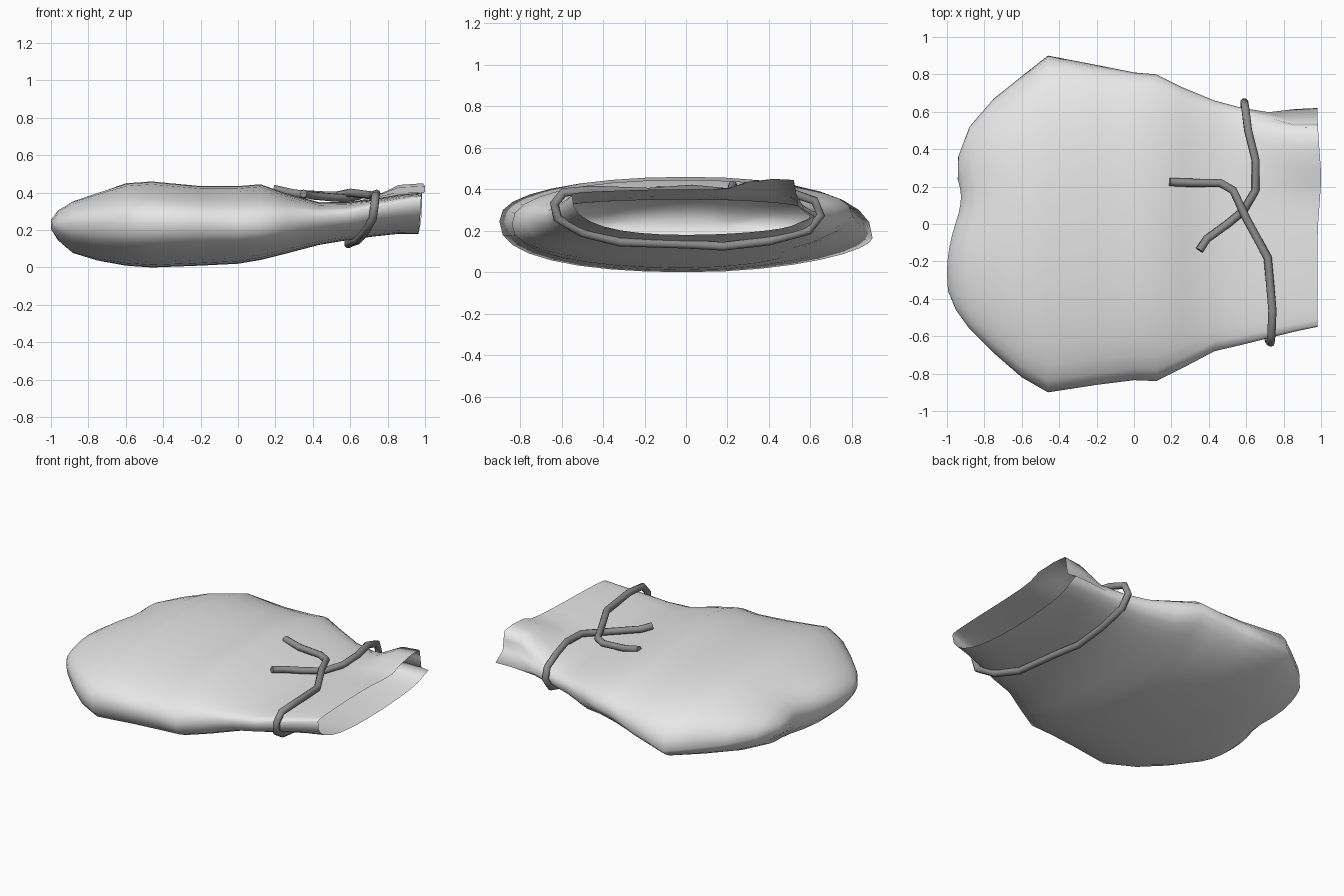
import bpy, bmesh, math

def material(name, c):
    m = bpy.data.materials.new(name)
    m.diffuse_color = (c, c, c, 1)
    return m

cloth = material("pale cloth", 0.8)
cord = material("dark cord", 0.27)

# Sack sections: x, y low, y high, z bottom, z top, side z at low y, side z at high y
SECTIONS = [
    (-0.985, -0.36, 0.24, 0.20, 0.26, 0.23, 0.23),
    (-0.95, -0.46, 0.36, 0.14, 0.31, 0.23, 0.23),
    (-0.88, -0.56, 0.52, 0.075, 0.355, 0.24, 0.22),
    (-0.75, -0.69, 0.67, 0.035, 0.40, 0.24, 0.20),
    (-0.60, -0.82, 0.79, 0.01, 0.45, 0.24, 0.18),
    (-0.46, -0.90, 0.90, 0.00, 0.46, 0.245, 0.165),
    (-0.20, -0.86, 0.85, 0.01, 0.435, 0.24, 0.21),
    (0.00, -0.835, 0.81, 0.02, 0.435, 0.23, 0.26),
    (0.12, -0.84, 0.80, 0.04, 0.445, 0.23, 0.28),
    (0.26, -0.77, 0.73, 0.075, 0.395, 0.25, 0.27),
    (0.43, -0.68, 0.66, 0.12, 0.35, 0.27, 0.265),
    (0.58, -0.645, 0.62, 0.145, 0.35, 0.285, 0.265),
    (0.72, -0.61, 0.59, 0.165, 0.365, 0.32, 0.27),
    (0.86, -0.575, 0.565, 0.18, 0.39, 0.345, 0.26),
    (0.98, -0.55, 0.55, 0.18, 0.40, 0.37, 0.26),
]
# Folded corner of the mouth (y, z), first points of the last rings
FOLD = [(0.62, 0.27), (0.54, 0.32), (0.53, 0.39), (0.52, 0.445), (0.42, 0.45), (0.29, 0.435), (0.21, 0.405)]
N = 32

def ring(x, y0, y1, zb, zt, s0, s1):
    pts = []
    fold = max(0, min(1, (x - 0.62) / 0.3))
    fold = fold * fold * (3 - 2 * fold)
    for i in range(N):
        a = 2 * math.pi * i / N
        c, s = math.cos(a), math.sin(a)
        v = math.copysign(abs(c) ** 0.95, c)
        y = (y0 + y1) / 2 + (y1 - y0) / 2 * v
        side = s0 + (s1 - s0) * (v + 1) / 2
        # flat neck, full belly, underside rising towards the back
        if s > 0:
            power = 0.83 if x < 0.2 else 0.65
        else:
            power = (1.2 if c > 0 else 0.8) if x < 0.2 else 0.75
        z = side + ((zt if s > 0 else zb) - side) * abs(s) ** power
        if i < len(FOLD):
            y += (FOLD[i][0] - y) * fold
            z += (FOLD[i][1] - z) * fold
        # dent in the closed end
        back = max(0, min(1, (-0.6 - x) / 0.38))
        dx = 0.06 * back * math.exp(-((y - 0.14) / 0.17) ** 2) - 0.015 * back * math.exp(-((y + 0.25) / 0.15) ** 2)
        # uneven lip
        if x > 0.95:
            dx = 0.02 * math.exp(-((y - 0.25) / 0.2) ** 2) if s > 0 else -0.015 * abs(s)
        pts.append((x + dx, y, z))
    return pts

bm = bmesh.new()
rings = [[bm.verts.new(p) for p in ring(*s)] for s in SECTIONS]
for a, b in zip(rings, rings[1:]):
    for i in range(N):
        j = (i + 1) % N
        bm.faces.new((a[i], a[j], b[j], b[i]))
# closed end, strips between upper and lower edge
for i in range(N // 2):
    q = [rings[0][i], rings[0][(N - i) % N], rings[0][N - i - 1], rings[0][i + 1]]
    bm.faces.new(list(dict.fromkeys(q)))
bmesh.ops.recalc_face_normals(bm, faces=bm.faces)
# make sure the open sack faces outwards
top = max(bm.faces, key=lambda f: f.calc_center_median().z if f.calc_center_median().x < 0 else -1)
if top.normal.z < 0:
    bmesh.ops.reverse_faces(bm, faces=bm.faces)
me = bpy.data.meshes.new("sack")
bm.to_mesh(me)
bm.free()
me.materials.append(cloth)
me.shade_smooth()
bpy.context.collection.objects.link(bpy.data.objects.new("sack", me))

# Drawstring: one strand from loose end, around the neck, to the other loose end
PATH = [
    (0.19, 0.225, 0.42), (0.30, 0.22, 0.395), (0.46, 0.22, 0.385), (0.53, 0.18, 0.385),
    (0.60, 0.03, 0.40), (0.715, -0.18, 0.385), (0.74, -0.46, 0.395), (0.735, -0.59, 0.385),
    (0.73, -0.635, 0.33), (0.72, -0.62, 0.26), (0.68, -0.50, 0.19), (0.64, -0.32, 0.145),
    (0.61, 0.0, 0.135), (0.59, 0.18, 0.125), (0.59, 0.40, 0.15), (0.59, 0.59, 0.20),
    (0.59, 0.65, 0.275), (0.595, 0.62, 0.345), (0.61, 0.50, 0.385), (0.65, 0.34, 0.39),
    (0.65, 0.18, 0.385), (0.585, 0.07, 0.37), (0.50, 0.0, 0.375), (0.39, -0.08, 0.385),
    (0.35, -0.14, 0.395),
]
cu = bpy.data.curves.new("drawstring", 'CURVE')
cu.dimensions = '3D'
cu.bevel_depth = 0.022
cu.bevel_resolution = 2
cu.use_fill_caps = True
sp = cu.splines.new('POLY')
sp.points.add(len(PATH) - 1)
for p, co in zip(sp.points, PATH):
    p.co = (*co, 1)
sp.use_smooth = True
cu.materials.append(cord)
bpy.context.collection.objects.link(bpy.data.objects.new("drawstring", cu))
